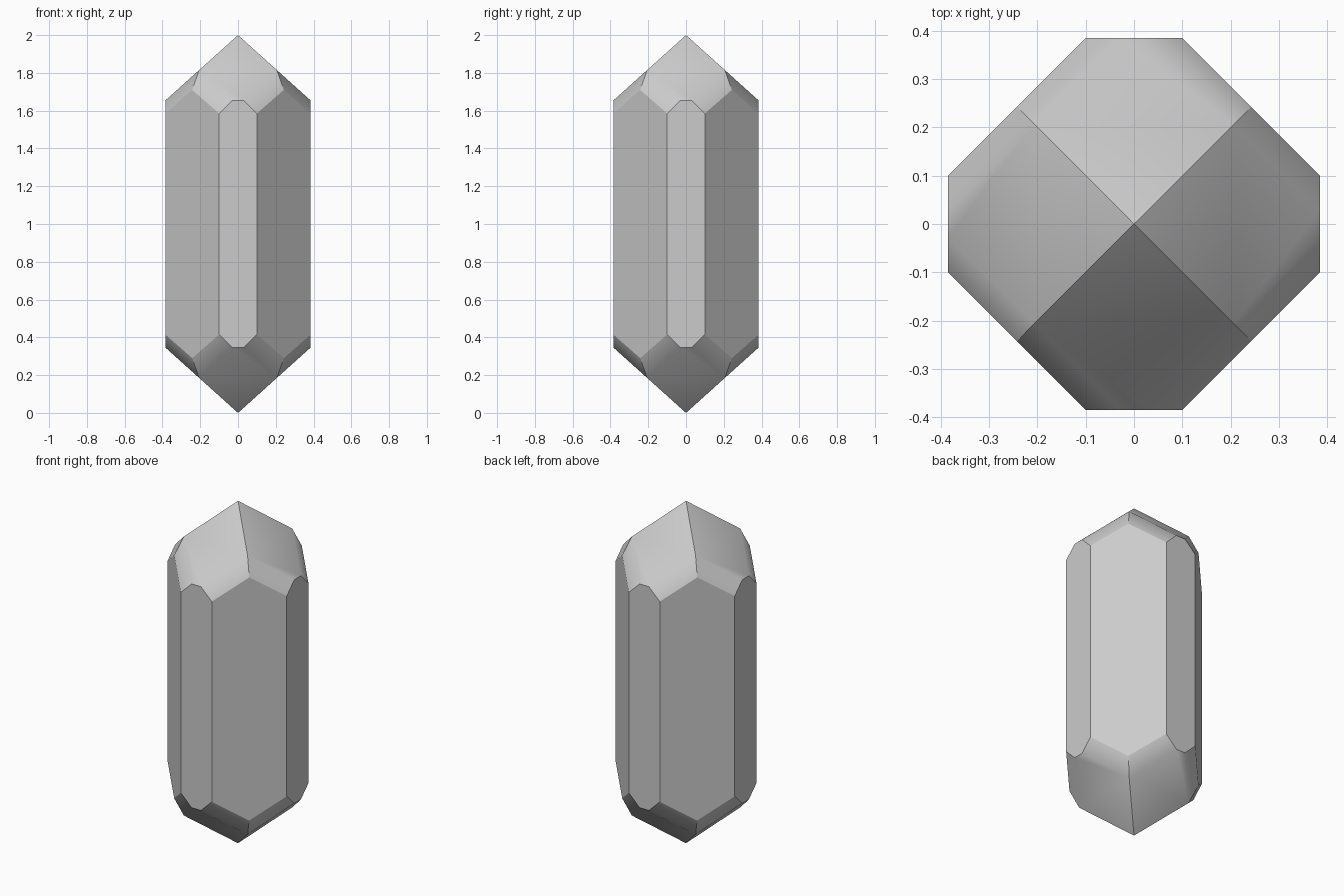
import bpy
import bmesh
from math import pi
from mathutils import Matrix, Vector

if "Cube" in bpy.data.objects:
    bpy.data.objects.remove(bpy.data.objects["Cube"], do_unlink=True)

# Key sizes of the crystal
HALF = 0.385       # distance from axis to the narrow side faces
NARROW = 0.1       # half width of a narrow side face
TIP = 0.03         # half width of the flat top edge of a narrow face
DIAG = (HALF + NARROW) / 2   # middle of a wide diagonal face
RIDGE = 0.206      # where the ridge between two crown facets meets the bevels
SLOPE = 0.9
DROP = 0.415       # crown height down to the narrow face corners
VALLEY = 0.29      # crown height down to the diagonal face peaks


def upper(x, y, depth):
    return Vector((x, y, 1 - depth))


def flip(p):
    return Vector((p.x, p.y, -p.z))


def mirror_x(p):
    return Vector((-p.x, p.y, p.z))


# Corner points of one quarter, measured from the middle of the crystal
apex = upper(0, 0, 0)
ridge = upper(RIDGE, -RIDGE, SLOPE * RIDGE)
tip = upper(TIP, -HALF, SLOPE * HALF)
corner = upper(NARROW, -HALF, DROP)
peak = upper(DIAG, -DIAG, VALLEY)
side_corner = upper(HALF, -NARROW, DROP)

# Crown facet with its two bevels, shaded as one smooth group
crown = [
    [apex, mirror_x(ridge), mirror_x(tip), tip, ridge],
    [ridge, tip, corner, peak],
    [mirror_x(p) for p in (ridge, tip, corner, peak)],
]
# Narrow side face and wide diagonal face
half_outline = [corner, tip, mirror_x(tip), mirror_x(corner)]
narrow = half_outline + [flip(p) for p in reversed(half_outline)]
wide_top = [corner, peak, side_corner]
wide = wide_top + [flip(p) for p in reversed(wide_top)]
groups = [crown, [[flip(p) for p in f] for f in crown], [narrow], [wide]]

# Repeat the quarter around the axis
bm = bmesh.new()
tag = bm.faces.layers.int.new("smooth_group")
number = 0
for turn in range(4):
    spin = Matrix.Translation((0, 0, 1)) @ Matrix.Rotation(turn * pi / 2, 4, "Z")
    for group in groups:
        number += 1
        for points in group:
            face = bm.faces.new([bm.verts.new(spin @ p) for p in points])
            face[tag] = number
            face.smooth = True
bmesh.ops.remove_doubles(bm, verts=bm.verts[:], dist=0.0005)
bmesh.ops.recalc_face_normals(bm, faces=bm.faces[:])

# Only the bevel edges within a crown facet stay soft
for edge in bm.edges:
    edge.smooth = len({f[tag] for f in edge.link_faces}) == 1
bm.faces.layers.int.remove(tag)

mesh = bpy.data.meshes.new("crystal")
bm.to_mesh(mesh)
bm.free()
crystal = bpy.data.objects.new("crystal", mesh)
bpy.context.collection.objects.link(crystal)

# Plain grey stone
grey = bpy.data.materials.new("light_grey")
grey.use_nodes = True
colour = (0.6, 0.6, 0.6, 1)
grey.diffuse_color = colour
grey.node_tree.nodes["Principled BSDF"].inputs["Base Color"].default_value = colour
mesh.materials.append(grey)
